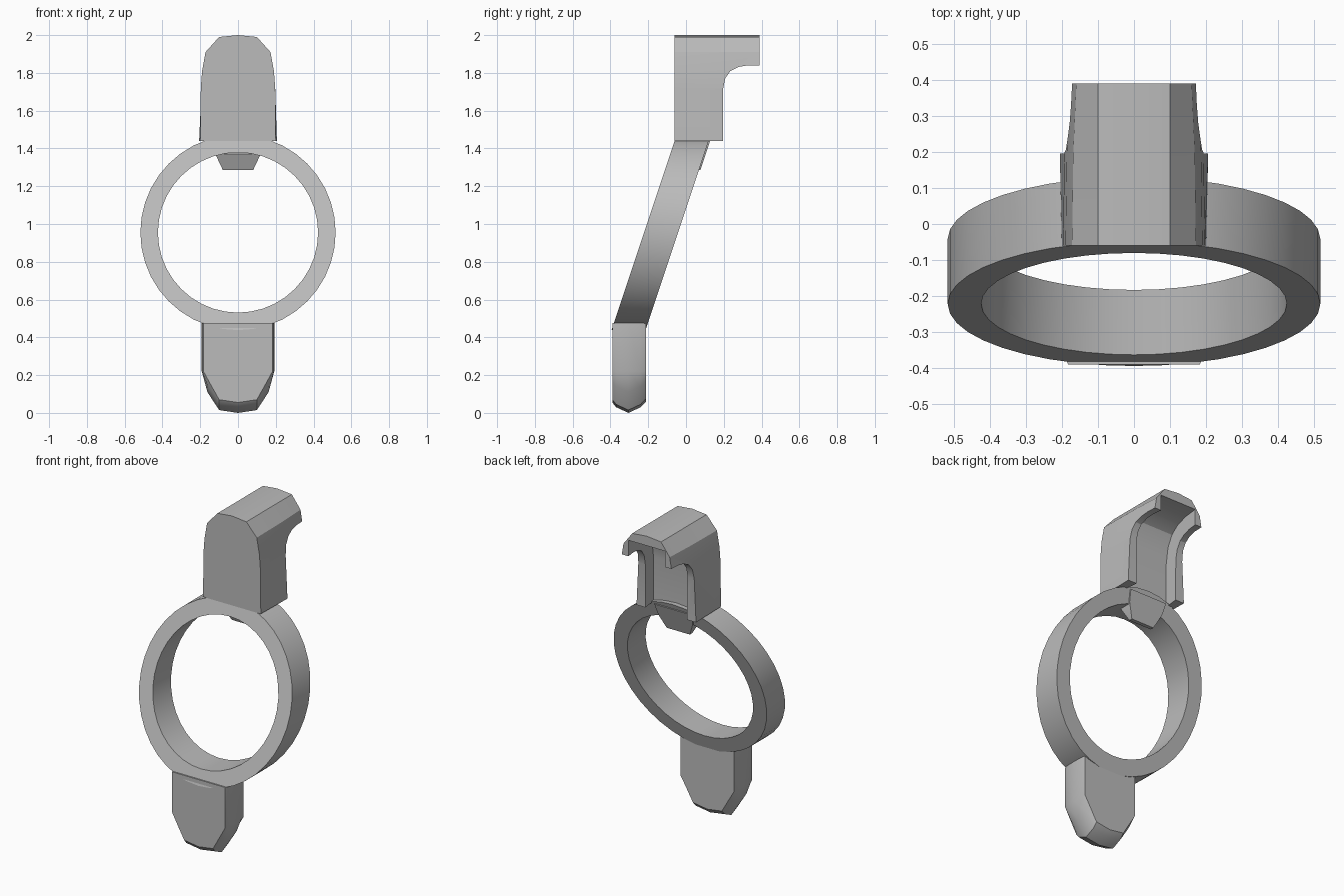
import bpy, bmesh, math

cube = bpy.data.objects.get("Cube")
if cube:
    bpy.data.objects.remove(cube, do_unlink=True)

GREY = (0.5, 0.5, 0.5, 1)
mat = bpy.data.materials.new("plain grey")
mat.use_nodes = True
mat.diffuse_color = GREY
mat.node_tree.nodes["Principled BSDF"].inputs["Base Color"].default_value = GREY


def finish(obj, angle=25):
    bpy.ops.object.select_all(action='DESELECT')
    obj.select_set(True)
    bpy.context.view_layer.objects.active = obj
    bpy.ops.object.shade_smooth_by_angle(angle=math.radians(angle))


def loft(name, rings, closed=False):
    """Skin equal-length point loops; cap the ends unless closed."""
    bm = bmesh.new()
    loops = [[bm.verts.new(p) for p in ring] for ring in rings]
    n = len(loops[0])
    pairs = list(zip(loops, loops[1:]))
    if closed:
        pairs.append((loops[-1], loops[0]))
    for a, b in pairs:
        for i in range(n):
            j = (i + 1) % n
            bm.faces.new((a[i], a[j], b[j], b[i]))
    if not closed:
        bm.faces.new(loops[0])
        bm.faces.new(loops[-1])
    bmesh.ops.recalc_face_normals(bm, faces=bm.faces)
    mesh = bpy.data.meshes.new(name)
    bm.to_mesh(mesh)
    bm.free()
    mesh.materials.append(mat)
    obj = bpy.data.objects.new(name, mesh)
    bpy.context.collection.objects.link(obj)
    return obj


def mirrored(half, y):
    """Full outline at depth y from right-half points running top to centre bottom."""
    return [(x, y, z) for x, z in half] + [(-x, y, z) for x, z in reversed(half) if x > 0]


def cut(target, name, profile, width):
    """Remove a side profile (y, z), extruded across x, from the target."""
    cutter = loft(name, [[(s * width(y), y, z) for y, z in profile] for s in (-1, 1)])
    cutter.hide_render = True
    mod = target.modifiers.new(name, 'BOOLEAN')
    mod.operation, mod.solver, mod.object = 'DIFFERENCE', 'EXACT', cutter
    bpy.context.view_layer.objects.active = target
    bpy.ops.object.modifier_apply(modifier=name)
    bpy.data.objects.remove(cutter, do_unlink=True)


# Slanted ring: a round band whose depth slides back as it rises
CENTRE, DEPTH, SIDES = 0.955, 0.18, 40


def front_y(z):
    return -0.39 + (z - 0.45) / 3


def hoop(radius, back):
    pts = []
    for i in range(SIDES):
        a = math.tau * i / SIDES
        z = CENTRE + radius * math.sin(a)
        pts.append((radius * math.cos(a), front_y(z) + back, z))
    return pts


ring = loft("ring", [hoop(0.517, 0), hoop(0.517, DEPTH),
                     hoop(0.424, DEPTH), hoop(0.424, 0)], closed=True)
finish(ring)

# Lower tab: rounded tongue with softened front and back rims
layers = []
for y, bottom, w in ((-0.39, 0.055, 0.183), (-0.37, 0.03, 0.19), (-0.305, 0, 0.192),
                     (-0.24, 0.03, 0.19), (-0.212, 0.06, 0.185)):
    layers.append(mirrored([(w, 0.475), (w, 0.22), (w - 0.03, bottom + 0.11),
                            (0.1, bottom + 0.015), (0, bottom)], y))
finish(loft("lower_tab", layers), 35)

# Upper hood: arched block, undercut at the back and hollowed from behind
layers = []
for y, foot, k in ((-0.06, 0.2, 1), (0.2, 0.206, 0.98), (0.39, 0.19, 0.93)):
    half = [(0, 2), (0.1, 1.99), (0.172 * k, 1.91), (0.19 * k, 1.81),
            (0.197 * k, 1.72), (foot, 1.44)]
    layers.append([(x, y, z) for x, z in half] +
                  [(-x, y, z) for x, z in reversed(half) if x > 0])
hood = loft("upper_hood", layers)
cut(hood, "undercut", [(0.195, 1.3), (0.195, 1.71), (0.207, 1.77), (0.235, 1.81),
                       (0.28, 1.832), (0.33, 1.84), (0.5, 1.84), (0.5, 1.3)],
    lambda y: 0.4)
cut(hood, "channel", [(0.1, 1.3), (0.1, 1.72), (0.115, 1.82), (0.15, 1.89),
                      (0.21, 1.925), (0.29, 1.94), (0.5, 1.94), (0.5, 1.3)],
    lambda y: 0.155 - max(0, y - 0.15) * 0.12)
finish(hood)

# Small tongue hanging behind the top of the ring
tongue = []
for w, z, lead in ((0.13, 1.44, 0.1), (0.12, 1.37, 0.1), (0.08, 1.285, 0.165)):
    back = front_y(z) + DEPTH + 0.008
    lead_y = front_y(z) + lead
    tongue.append([(-w, lead_y, z), (w, lead_y, z), (w, back, z), (-w, back, z)])
finish(loft("tongue", tongue))
